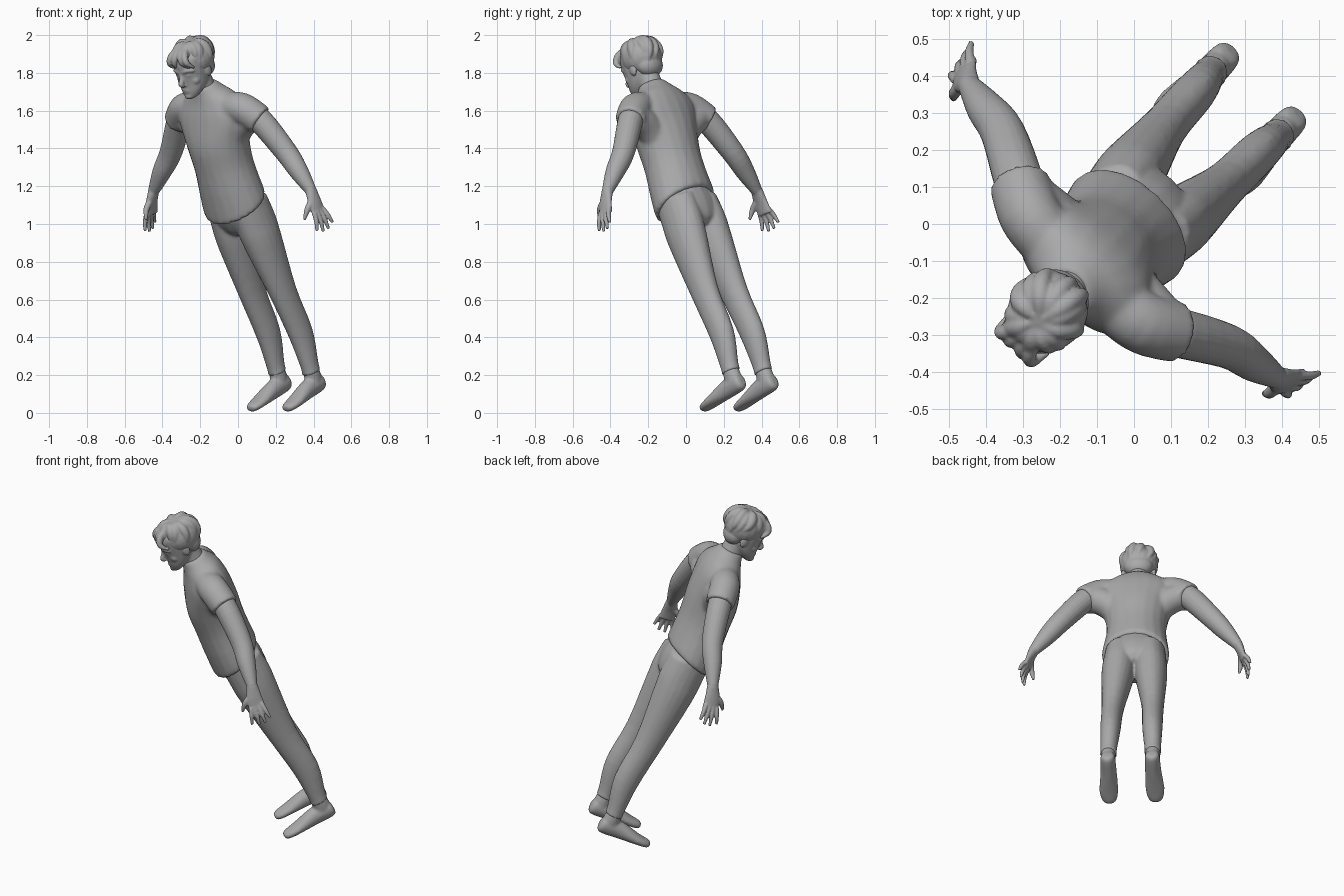
import bpy, bmesh, math
from math import sin, cos, radians, tau
from mathutils import Vector, Matrix

cube = bpy.data.objects.get("Cube")
if cube:
    bpy.data.objects.remove(cube)

grey = bpy.data.materials.new("plain grey")
grey.use_nodes = True
shade = .4
grey.diffuse_color = (shade, shade, shade, 1)
grey.node_tree.nodes["Principled BSDF"].inputs["Base Color"].default_value = grey.diffuse_color

# The figure is modelled upright, then turned and leaned forward
turn_right = Matrix.Rotation(radians(-43.5), 4, 'Z')
lean_forward = Matrix.Rotation(radians(25), 4, 'X')
pose = Matrix.Translation((.355, .385, 0)) @ turn_right @ lean_forward
UP = Vector((0, 0, 1))
FRONT = Vector((0, -1, 0))


def place(side, forward, up):
    """Body position: towards the left, towards the front, upwards."""
    return Vector((side, -forward, up))


def refine(rings, steps=4):
    """Smooth interpolation between the given rings."""
    rings = [Vector(ring) for ring in rings]
    padded = [rings[0]] + rings + [rings[-1]]
    result = []
    for before, start, end, after in zip(padded, padded[1:], padded[2:], padded[3:]):
        leave, arrive = (end - before) / 2, (after - start) / 2
        for step in range(steps):
            t = step / steps
            blend = t * t * (3 - 2 * t)
            bend = leave * t * (1 - t) ** 2 - arrive * t * t * (1 - t)
            result.append(start.lerp(end, blend) + bend)
    return result + [rings[-1]]


def loft(bm, rings, axis=None, depth_axis=FRONT, mirror=1, count=20):
    """Each ring is side, forward, up, half width, half depth."""
    rings = refine(rings)
    centres = [place(mirror * ring[0], ring[1], ring[2]) for ring in rings]
    loops = []
    for i, (centre, ring) in enumerate(zip(centres, rings)):
        ahead, behind = centres[min(i + 1, len(centres) - 1)], centres[max(i - 1, 0)]
        along = axis or (ahead - behind).normalized()
        across = depth_axis.cross(along).normalized()
        deep = along.cross(across)
        angles = [tau * k / count for k in range(count)]
        loops.append([bm.verts.new(centre + across * ring[3] * cos(a) + deep * ring[4] * sin(a))
                      for a in angles])
    for low, high in zip(loops, loops[1:]):
        for k in range(count):
            following = (k + 1) % count
            bm.faces.new((low[k], low[following], high[following], high[k]))
    bm.faces.new(loops[0])
    bm.faces.new(loops[-1])


def column(bm, side, rings, mirror=1):
    """Upright loft; each ring is forward, up, half width, half depth."""
    loft(bm, [(side, *ring) for ring in rings], axis=UP, mirror=mirror)


def round_limb(bm, points, radii, mirror=1):
    """Round tube through points, with one radius at each."""
    loft(bm, [(*point, radius, radius) for point, radius in zip(points, radii)], mirror=mirror)


def ball(bm, centre, size):
    matrix = Matrix.Translation(place(*centre)) @ Matrix.Diagonal((*size, 1))
    bmesh.ops.create_uvsphere(bm, u_segments=20, v_segments=14, radius=1, matrix=matrix)


def finish(name, bm, voxel, smoothing):
    """Fuse the overlapping forms into one soft skin."""
    bmesh.ops.recalc_face_normals(bm, faces=bm.faces)
    mesh = bpy.data.meshes.new(name)
    bm.to_mesh(mesh)
    bm.free()
    mesh.materials.append(grey)
    part = bpy.data.objects.new(name, mesh)
    bpy.context.collection.objects.link(part)
    part.matrix_world = pose
    fuse = part.modifiers.new("fuse", 'REMESH')
    fuse.mode = 'VOXEL'
    fuse.voxel_size = voxel
    fuse.use_smooth_shade = True
    soften = part.modifiers.new("soften", 'SMOOTH')
    soften.factor = .5
    soften.iterations = smoothing


# Arm joints, shared by sleeves and arms
shoulder, cuff = (.21, -.045, 1.755), (.295, -.06, 1.68)
elbow, wrist = (.42, -.05, 1.5), (.575, .01, 1.3)

# Shirt: torso and two short sleeves, hem dipping at the front
bm = bmesh.new()
column(bm, 0, [(.02, 1.23, .18, .145), (.02, 1.255, .19, .152), (.01, 1.45, .168, .148),
               (-.005, 1.6, .185, .152), (-.03, 1.74, .225, .13), (-.04, 1.82, .18, .105),
               (-.035, 1.87, .11, .085), (-.025, 1.91, .07, .07)])
waist = 1.34
for vert in bm.verts:
    if vert.co.z < waist:
        vert.co.z += 3 * vert.co.y * (waist - vert.co.z)
for mirror in (1, -1):
    round_limb(bm, [(.12, -.035, 1.77), shoulder, cuff], [.08, .085, .082], mirror)
    # Fabric drawn from the ribs to the sleeve
    round_limb(bm, [(.1, -.02, 1.58), (.16, -.04, 1.66), (.24, -.055, 1.7)], [.07, .08, .075], mirror)
finish("shirt", bm, .01, 8)

# Trousers: hips and two legs
bm = bmesh.new()
column(bm, 0, [(0, 1.07, .08, .08), (0, 1.11, .15, .115), (.01, 1.2, .172, .135), (.02, 1.3, .165, .13)])
for mirror in (1, -1):
    loft(bm, [(.08, .005, 1.24, .09, .12), (.088, 0, 1.12, .092, .123), (.095, 0, 1, .09, .115),
              (.112, -.01, .7, .063, .083), (.118, -.035, .45, .057, .074), (.124, -.02, .27, .046, .052),
              (.124, -.015, .23, .049, .053)], axis=UP, mirror=mirror)
finish("trousers", bm, .009, 4)

for mirror, label in ((1, "left"), (-1, "right")):
    # Shoe: heel to toe, with an ankle shaft
    bm = bmesh.new()
    loft(bm, [(.125, -.07, .15, .02, .02), (.125, -.05, .16, .04, .05), (.125, .05, .16, .045, .05),
              (.13, .17, .145, .053, .03), (.13, .23, .14, .04, .023), (.13, .25, .14, .02, .014)],
         axis=FRONT, depth_axis=UP, mirror=mirror)
    column(bm, .125, [(0, .15, .04, .06), (-.015, .2, .042, .05), (-.015, .26, .04, .044)], mirror)
    finish(label + "_shoe", bm, .007, 4)

    # Bare arm, flattening into the palm
    bm = bmesh.new()
    round_limb(bm, [shoulder, cuff, elbow, (.5, -.02, 1.4), wrist], [.06, .067, .06, .051, .03], mirror)
    loft(bm, [(*wrist, .028, .033), (.597, .03, 1.24, .02, .044), (.612, .04, 1.18, .015, .047)],
         mirror=mirror)
    # Four fingers fanned from the knuckles
    for finger in range(4):
        spread = finger - 1.5
        reach = .11 - .01 * abs(spread) ** 2
        knuckle = Vector((.612, .04 - .022 * spread, 1.2))
        tip = knuckle + Vector((.015 + .007 * finger, .015 - .014 * spread, -reach))
        middle = knuckle.lerp(tip, .5) + Vector((.006, 0, 0))
        round_limb(bm, [knuckle, middle, tip], [.013, .012, .008], mirror)
    # Thumb pointing forward
    round_limb(bm, [(.588, .04, 1.26), (.588, .09, 1.23), (.577, .125, 1.185)], [.017, .016, .007], mirror)
    finish(label + "_arm", bm, .005, 3)

# Head: neck, then skull and jaw
bm = bmesh.new()
column(bm, 0, [(-.03, 1.84, .066, .066), (-.02, 1.92, .06, .064), (-.01, 2, .06, .07)])
column(bm, 0, [(.085, 1.88, .02, .02), (.07, 1.893, .042, .042), (.045, 1.925, .066, .068),
               (.02, 1.97, .08, .09), (.005, 2.06, .093, .106), (-.005, 2.11, .09, .1),
               (-.02, 2.16, .04, .05)])
# Nose, chin and lips
round_limb(bm, [(0, .1, 2.04), (0, .115, 2), (0, .129, 1.977), (0, .115, 1.965)], [.01, .012, .015, .012])
ball(bm, (0, .1, 1.897), (.026, .018, .016))
for lip in (1.935, 1.924):
    ball(bm, (0, .104, lip), (.027, .012, .0065))
# Brows, eyes, cheeks and ears
for mirror in (1, -1):
    loft(bm, [(.01, .105, 2.035, .01, .01), (.04, .098, 2.042, .01, .01), (.07, .075, 2.034, .008, .008)],
         depth_axis=UP, mirror=mirror)
    ball(bm, (mirror * .036, .09, 2.014), (.018, .012, .01))
    ball(bm, (mirror * .044, .064, 1.975), (.03, .027, .03))
    ball(bm, (mirror * .088, -.01, 2), (.01, .022, .034))
finish("head", bm, .0055, 5)

# Hair: a rounded cap covered in locks swept from the crown
bm = bmesh.new()
crown = Vector((0, -.02, 2.065))
ball(bm, crown, (.108, .112, .104))
ball(bm, (0, -.055, 2.005), (.082, .06, .065))
locks, joints = 13, 5
for lock in range(locks):
    heading = tau * (lock + .5) / locks
    ahead = max(0, cos(heading))
    fall = radians(97 - 22 * cos(heading) + 8 * sin(5 * heading))
    wide = .096 + .004 * sin(3 * lock)
    points, radii = [], []
    for joint in range(joints):
        t = joint / (joints - 1)
        polar = .15 + (fall - .15) * t
        swirl = heading + .9 * t * (1 - t) + .2 * sin(2 * lock) * t
        points.append(crown + Vector((wide * sin(polar) * sin(swirl),
                                      (wide + .012 + .006 * ahead) * sin(polar) * cos(swirl),
                                      wide * cos(polar))))
        radii.append(.007 + .02 * sin(math.pi * t ** .8))
    round_limb(bm, points, radii)
# Fringe falling to one side of the forehead
for root, tip in ((.02, .055), (-.015, -.03), (-.045, -.07), (.05, .08)):
    drop = abs(tip) / 3
    round_limb(bm, [(root * .7, .05, 2.145), (root, .09, 2.125), ((root + tip) / 2, .106, 2.09),
                    (tip, .1 - drop, 2.05)], [.014, .019, .016, .006])
finish("hair", bm, .006, 3)
